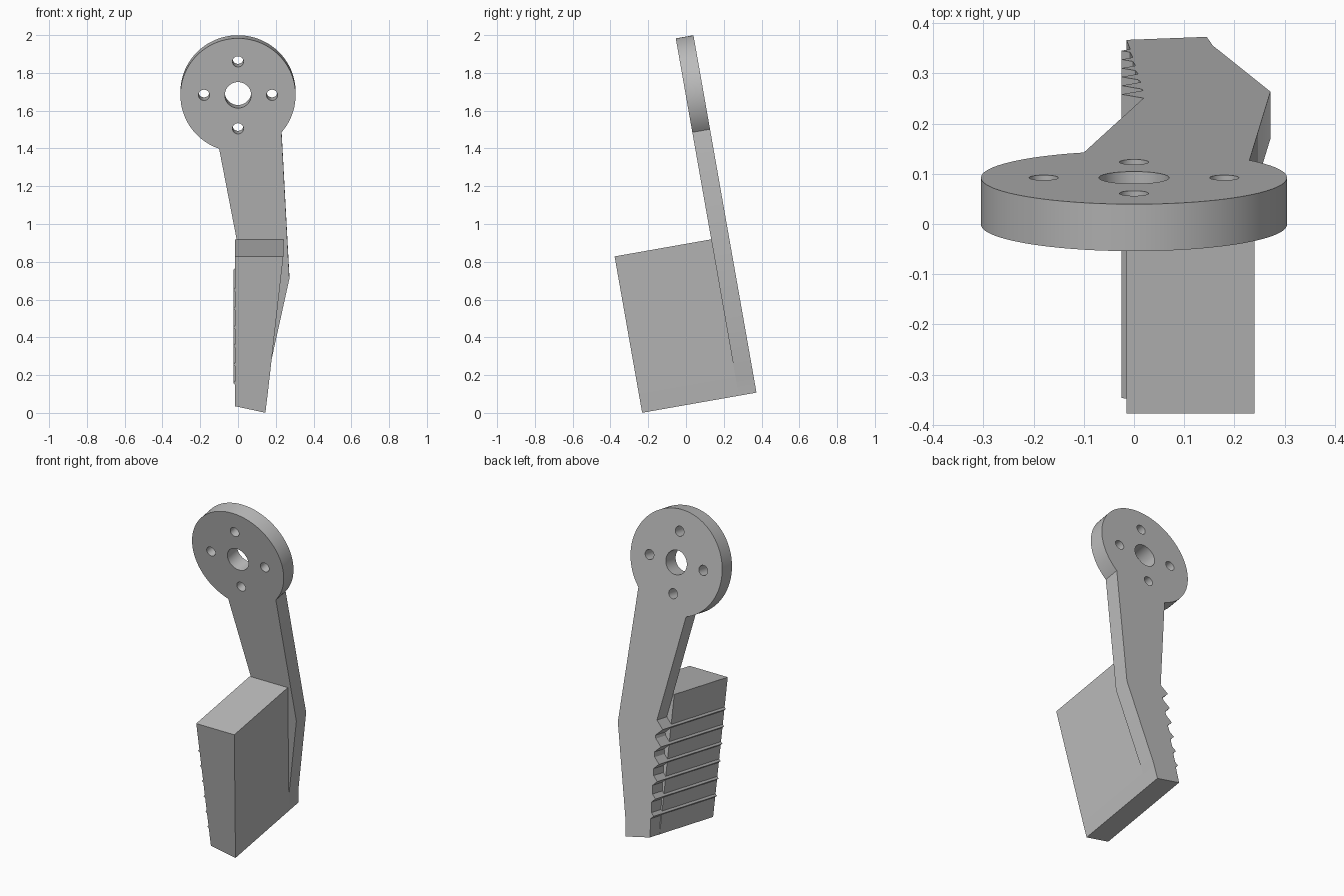
import bpy, bmesh
from math import radians, sin, cos, pi, atan2
from mathutils import Matrix

if "Cube" in bpy.data.objects:
    bpy.data.objects.remove(bpy.data.objects["Cube"], do_unlink=True)

grey = bpy.data.materials.new("plain grey")
grey.use_nodes = True
grey.diffuse_color = (0.5, 0.5, 0.5, 1)
grey.node_tree.nodes["Principled BSDF"].inputs["Base Color"].default_value = (0.5, 0.5, 0.5, 1)

TILT = Matrix.Rotation(radians(10), 4, 'X')    # whole part leans back
FRONT, MID, BACK = -0.2285, 0.291, 0.386       # depth layers before tilting
HUB_Z, HUB_R = 1.657, 0.305
TIP_X = -0.025
TEETH = [0.70 - 0.1 * i for i in range(6)]


def prism(name, outline, y0, y1):
    """Extrude an x/z outline from y0 to y1."""
    bm = bmesh.new()
    face = bm.faces.new([bm.verts.new((x, y0, z)) for x, z in outline])
    new = bmesh.ops.extrude_face_region(bm, geom=[face])["geom"]
    bmesh.ops.translate(bm, vec=(0, y1 - y0, 0),
                        verts=[v for v in new if isinstance(v, bmesh.types.BMVert)])
    bmesh.ops.recalc_face_normals(bm, faces=bm.faces)
    mesh = bpy.data.meshes.new(name)
    bm.to_mesh(mesh)
    bm.free()
    mesh.materials.append(grey)
    ob = bpy.data.objects.new(name, mesh)
    ob.matrix_world = TILT
    bpy.context.collection.objects.link(ob)
    return ob


def toothed_edge(root):
    """Pointed teeth going down; root(z) is the x of the edge between them."""
    points = []
    for z in TEETH:
        half = min(root(z) - TIP_X, 0.045)
        points += [(root(z), z + half), (TIP_X, z), (root(z), z - half)]
    return points


def circle(cx, cz, r, n):
    return [(cx + r * cos(2 * pi * i / n), cz + r * sin(2 * pi * i / n)) for i in range(n)]


# Arm plate with round hub: arc from the right junction over the top to the left one
start = atan2(1.457 - HUB_Z, 0.23)
end = atan2(1.369 - HUB_Z, -0.10) + 2 * pi
arc = [(HUB_R * cos(a), HUB_Z + HUB_R * sin(a))
       for a in (start + (end - start) * i / 80 for i in range(81))]
arm_root = lambda z: -0.013 + 0.032 * (z - 0.1) / 0.6
arm = prism("arm_plate",
            [(0.145, 0.041), (0.157, 0.141), (0.272, 0.67)] + arc
            + toothed_edge(arm_root) + [(-0.015, 0.076)], MID, BACK)

# Hub holes: one large bore and four small screw holes
holes = [(0, 0, 0.07)] + [(0.18 * cos(k * pi / 2), 0.18 * sin(k * pi / 2), 0.029) for k in range(4)]
for x, z, r in holes:
    cutter = prism("hole_cutter", circle(x, HUB_Z + z, r, 40), MID - 0.1, BACK + 0.1)
    cutter.hide_render = True
    mod = arm.modifiers.new("hole", 'BOOLEAN')
    mod.operation, mod.solver, mod.object = 'DIFFERENCE', 'EXACT', cutter
    bpy.ops.object.select_all(action='DESELECT')
    bpy.context.view_layer.objects.active = arm
    arm.select_set(True)
    bpy.ops.object.modifier_apply(modifier=mod.name)
    bpy.data.objects.remove(cutter, do_unlink=True)

# Deep block with ridged side
block = prism("ridged_block",
              [(0.145, 0.041), (0.157, 0.141), (0.24, 0.8815), (-0.015, 0.8815)]
              + toothed_edge(lambda z: -0.015) + [(-0.015, 0.076)], FRONT, MID)

for ob in (arm, block):
    bpy.ops.object.select_all(action='DESELECT')
    bpy.context.view_layer.objects.active = ob
    ob.select_set(True)
    bpy.ops.object.shade_smooth_by_angle(angle=radians(20 if ob is arm else 5))
